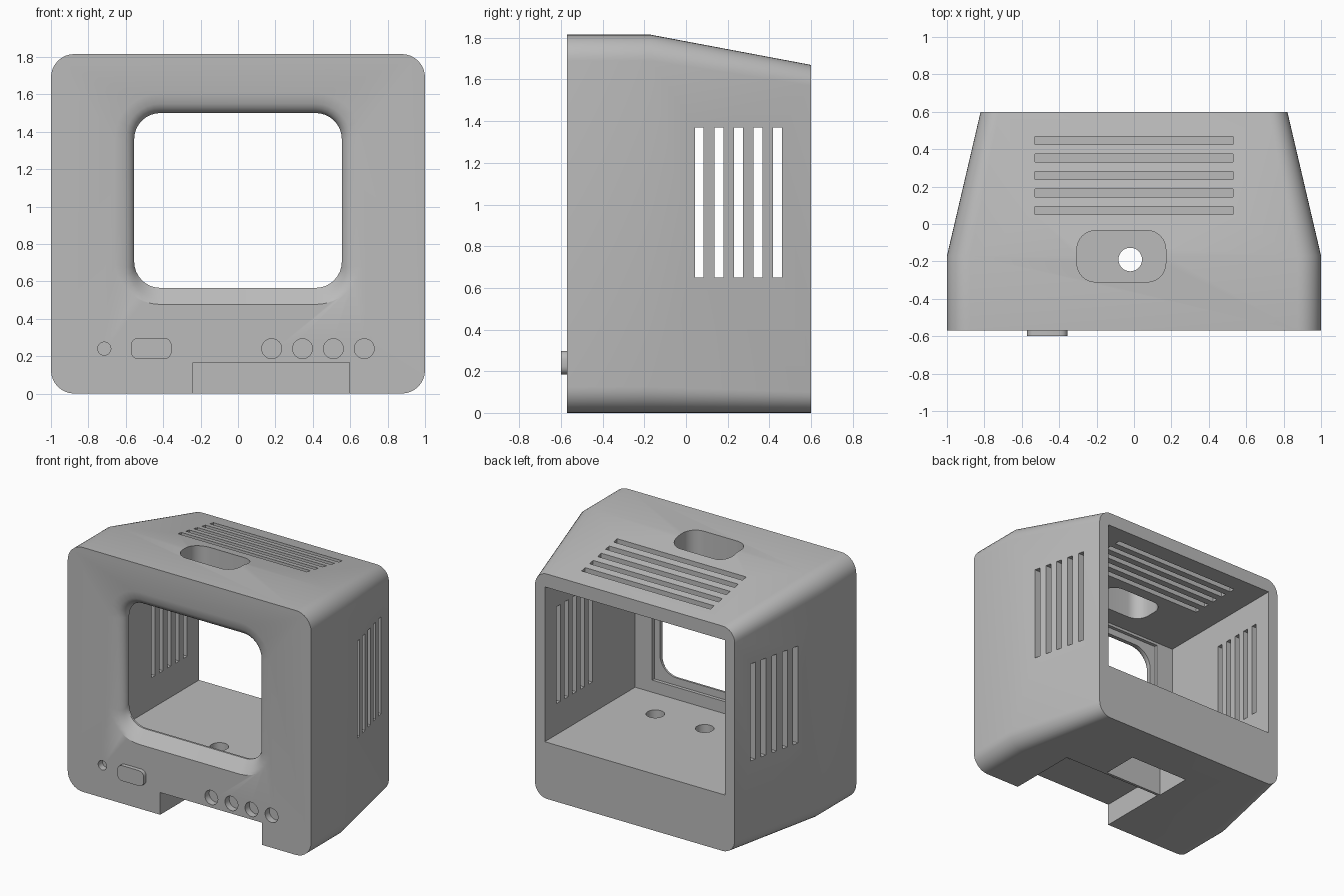
import bpy, bmesh, math

cube = bpy.data.objects.get("Cube")
if cube:
    bpy.data.objects.remove(cube, do_unlink=True)

grey = bpy.data.materials.new("plain grey")
grey.use_nodes = True
grey.diffuse_color = (0.5, 0.5, 0.5, 1)
grey.node_tree.nodes["Principled BSDF"].inputs["Base Color"].default_value = (0.5, 0.5, 0.5, 1)


def rounded(a0, a1, b0, b1, r, n=8):
    """Rounded rectangle outline; r = 0 gives a plain one."""
    if r == 0:
        return [(a1, b1), (a0, b1), (a0, b0), (a1, b0)]
    pts = []
    corners = [(a1 - r, b1 - r), (a0 + r, b1 - r), (a0 + r, b0 + r), (a1 - r, b0 + r)]
    for q, (ca, cb) in enumerate(corners):
        for i in range(n + 1):
            t = math.pi / 2 * (q + i / n)
            pts.append((ca + r * math.cos(t), cb + r * math.sin(t)))
    return pts


def loft(name, axis, sections):
    """Skin outlines stacked along an axis: sections are (depth, outline)."""
    place = {"x": lambda d, a, b: (d, a, b),
             "y": lambda d, a, b: (a, d, b),
             "z": lambda d, a, b: (a, b, d)}[axis]
    bm = bmesh.new()
    rings = [[bm.verts.new(place(d, a, b)) for a, b in o] for d, o in sections]
    count = len(rings[0])
    for low, high in zip(rings, rings[1:]):
        for i in range(count):
            j = (i + 1) % count
            bm.faces.new((low[i], low[j], high[j], high[i]))
    bm.faces.new(rings[0])
    bm.faces.new(rings[-1])
    bmesh.ops.recalc_face_normals(bm, faces=bm.faces[:])
    mesh = bpy.data.meshes.new(name)
    bm.to_mesh(mesh)
    bm.free()
    mesh.materials.append(grey)
    obj = bpy.data.objects.new(name, mesh)
    bpy.context.collection.objects.link(obj)
    return obj


def prism(name, axis, d0, d1, outline):
    return loft(name, axis, [(d0, outline), (d1, outline)])


def disc(a, b, r, n=32):
    return [(a + r * math.cos(math.tau * i / n), b + r * math.sin(math.tau * i / n))
            for i in range(n)]


# Housing: straight front part, tapering to the back
front = rounded(-1, 1, 0, 1.815, 0.125)
housing = loft("housing", "y", [(-0.57, front), (-0.17, front),
                                (0.6, rounded(-0.82, 0.82, 0, 1.67, 0.1))])

cutters = []


def cut(axis, d0, d1, outline):
    cutters.append(prism("cutter", axis, d0, d1, outline))


# Open-backed cavity, screen seat
cut("y", -0.46, 0.7, rounded(-0.74, 0.74, 0.42, 1.57, 0))
cut("y", -0.485, -0.4, rounded(-0.6, 0.6, 0.51, 1.55, 0))

# Screen opening with a rounded flare and a sloped sill
flare = []
for i in range(7):
    t = i / 6
    grow = 0.11 * (1 - math.sqrt(1 - (1 - t) ** 2))
    sill = 0.09 * (1 - t)
    flare.append((-0.571 + 0.071 * t,
                  rounded(-0.555 - grow, 0.555 + grow, 0.565 - sill, 1.5 + grow, 0.14 + grow)))
flare.append((-0.44, flare[-1][1]))
flare.insert(0, (-0.6, flare[0][1]))
cutters.append(loft("cutter", "y", flare))

# Vent slots in both sides and the roof
for i in range(5):
    y = 0.042 + 0.094 * i
    for side in (-1, 1):
        cut("x", side * 0.65, side * 1.1, rounded(y, y + 0.043, 0.65, 1.37, 0))
    y = 0.05 + 0.094 * i
    cut("z", 1.5, 1.9, rounded(-0.53, 0.53, y, y + 0.043, 0))

# Handle opening in the roof
cut("z", 1.5, 1.9, rounded(-0.305, 0.17, -0.31, -0.035, 0.1))

# Underside: front notch, rear pocket, floor holes
cut("z", -0.1, 0.165, rounded(-0.24, 0.595, -0.7, -0.03, 0))
cut("z", -0.1, 0.3, rounded(-0.25, 0.24, -0.01, 0.27, 0))
for x in (-0.02, 0.385):
    cut("z", 0.1, 0.5, disc(x, -0.19, 0.063))

# Front control holes
for x in (0.18, 0.345, 0.51, 0.675):
    cut("y", -0.7, -0.52, disc(x, 0.24, 0.053))
cut("y", -0.7, -0.52, disc(-0.715, 0.24, 0.035))

for c in cutters:
    c.hide_render = True
    mod = housing.modifiers.new("cut", "BOOLEAN")
    mod.operation = "DIFFERENCE"
    mod.solver = "EXACT"
    mod.object = c

# Bake the cuts and drop the cutters
graph = bpy.context.evaluated_depsgraph_get()
housing.data = bpy.data.meshes.new_from_object(housing.evaluated_get(graph))
housing.modifiers.clear()
for c in cutters:
    bpy.data.objects.remove(c, do_unlink=True)

# Power button
button = prism("power_button", "y", -0.6, -0.55, rounded(-0.572, -0.355, 0.184, 0.298, 0.04, 4))

for obj in (housing, button):
    bpy.ops.object.select_all(action="DESELECT")
    obj.select_set(True)
    bpy.context.view_layer.objects.active = obj
    bpy.ops.object.shade_smooth_by_angle(angle=math.radians(30))
